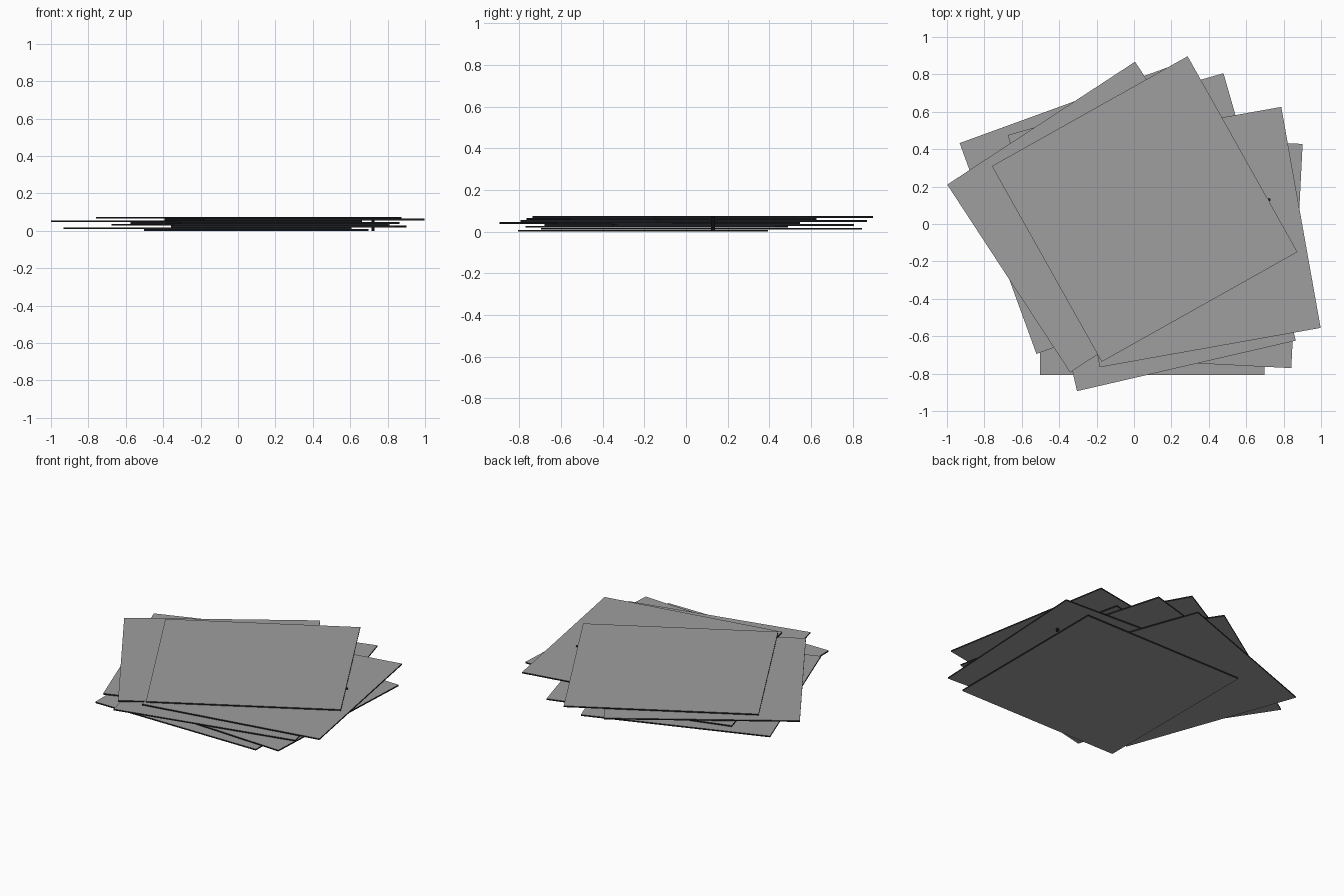
import bpy
import math

if "Cube" in bpy.data.objects:
    bpy.data.objects.remove(bpy.data.objects["Cube"])

SIDE = 1.2         # every sheet is the same square
PITCH = 0.0093     # height of one layer in the stack
THICK = 0.0088


def flat_colour(name, rgb):
    mat = bpy.data.materials.new(name)
    mat.diffuse_color = (*rgb, 1)
    mat.use_nodes = True
    mat.node_tree.nodes["Principled BSDF"].inputs["Base Color"].default_value = mat.diffuse_color
    return mat


grey = flat_colour("sheet grey", (0.345, 0.345, 0.345))
dark = flat_colour("dark edge", (0.013, 0.014, 0.017))


def add_sheet(index, x, y, turn):
    """One thin square sheet: grey faces, dark cut edges."""
    bpy.ops.mesh.primitive_cube_add(
        size=1,
        location=(x, y, index * PITCH + THICK / 2),
        rotation=(0, 0, math.radians(turn)),
    )
    sheet = bpy.context.object
    sheet.name = f"sheet_{index + 1}"
    sheet.scale = (SIDE, SIDE, THICK)
    sheet.data.materials.append(grey)
    sheet.data.materials.append(dark)
    for face in sheet.data.polygons:
        face.material_index = 0 if abs(face.normal.z) > 0.5 else 1


# Loose stack from bottom to top: centre x, centre y, turn in degrees
stack = [
    (0.097, -0.206, 0),
    (-0.163, 0.074, 20),
    (0.272, -0.141, -2.9),
    (0.067, 0.064, 16),
    (0.145, -0.174, 13),
    (-0.168, 0.037, 33.2),
    (0.302, -0.07, 10.1),
    (0.057, 0.08, 29.3),
]
for i, (x, y, turn) in enumerate(stack):
    add_sheet(i, x, y, turn)

# Tiny dark pin through the stack, beside the top sheet's edge
bpy.ops.mesh.primitive_cylinder_add(
    vertices=8, radius=0.009, depth=0.071, location=(0.722, 0.13, 0.0355))
pin = bpy.context.object
pin.name = "pin"
pin.data.materials.append(dark)
